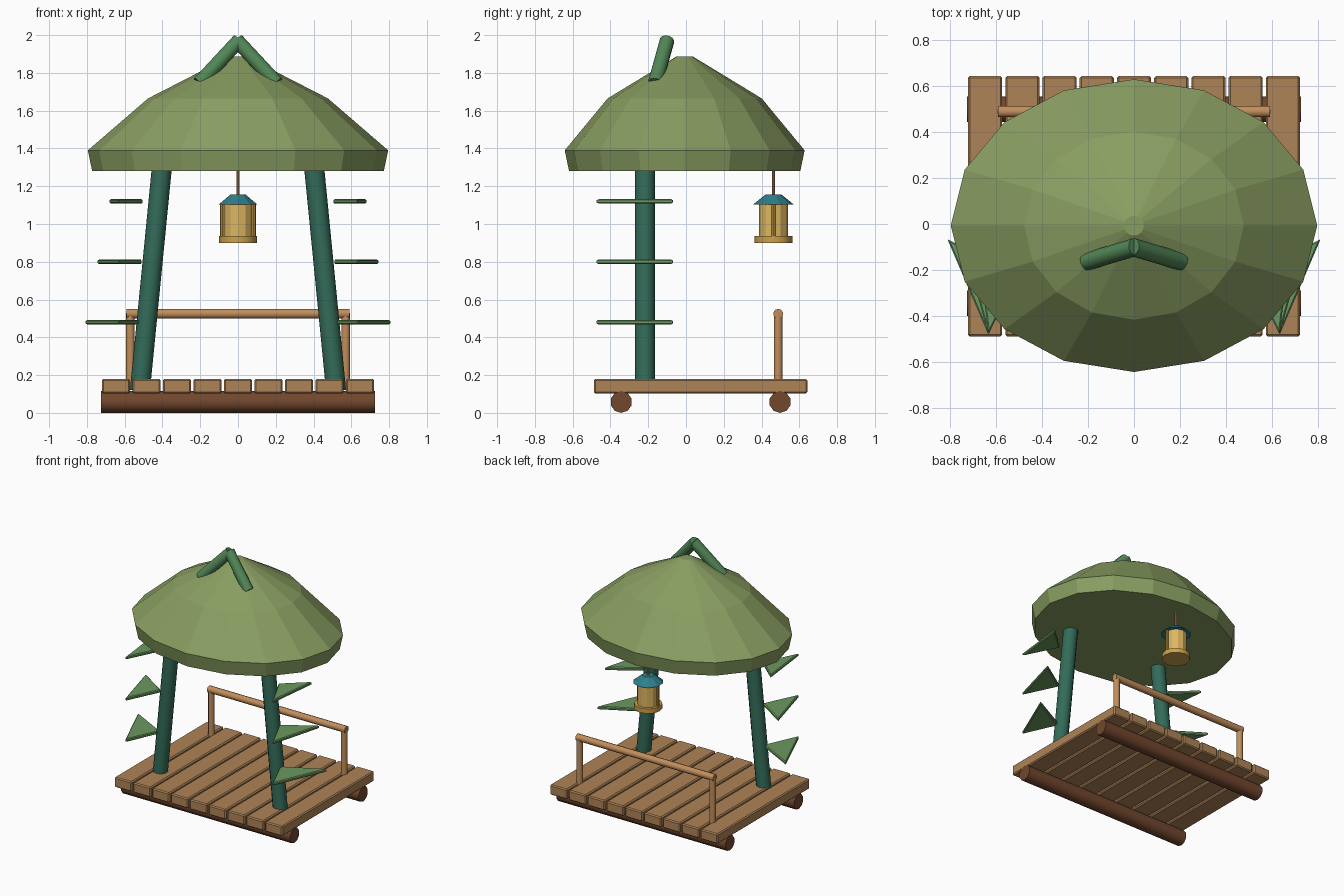
import bpy, bmesh, math
from mathutils import Vector

if "Cube" in bpy.data.objects:
    bpy.data.objects.remove(bpy.data.objects["Cube"])


def material(name, r, g, b):
    m = bpy.data.materials.new(name)
    m.diffuse_color = (r, g, b, 1)
    m.use_nodes = True
    m.node_tree.nodes["Principled BSDF"].inputs["Base Color"].default_value = m.diffuse_color
    return m


LOG = material("dark wood", .17, .063, .027)
PLANK = material("plank wood", .43, .23, .095)
RAIL = material("rail wood", .54, .27, .107)
POST = material("deep green", .033, .147, .10)
STALK = material("stalk green", .084, .24, .095)
LEAF = material("leaf green", .147, .318, .119)
ROOF = material("roof green", .25, .34, .12)
GOLD = material("gold", .60, .36, .07)
GLASS = material("lamp glow", .72, .47, .12)
TEAL = material("teal", .027, .21, .26)


def finish(bm, name, mat, bevel=0, smooth=False):
    bmesh.ops.recalc_face_normals(bm, faces=bm.faces)
    me = bpy.data.meshes.new(name)
    bm.to_mesh(me)
    bm.free()
    ob = bpy.data.objects.new(name, me)
    bpy.context.collection.objects.link(ob)
    me.materials.append(mat)
    if bevel:
        mod = ob.modifiers.new("bevel", 'BEVEL')
        mod.width, mod.segments = bevel, 1
    if smooth:
        bpy.ops.object.select_all(action='DESELECT')
        ob.select_set(True)
        bpy.context.view_layer.objects.active = ob
        bpy.ops.object.shade_smooth_by_angle(angle=math.radians(40))
    return ob


def rod(name, a, b, r, mat, sides=12, r2=None, smooth=True):
    """Cylinder or cone frustum running from point a to point b."""
    a, b = Vector(a), Vector(b)
    bm = bmesh.new()
    bmesh.ops.create_cone(bm, cap_ends=True, segments=sides, radius1=r,
                          radius2=r if r2 is None else r2, depth=(b - a).length)
    ob = finish(bm, name, mat, smooth=smooth)
    ob.rotation_mode = 'QUATERNION'
    ob.rotation_quaternion = (b - a).to_track_quat('Z', 'Y')
    ob.location = (a + b) / 2
    return ob


# Raft: two logs under nine planks
for name, y in (("front_log", -.343), ("back_log", .498)):
    rod(name, (-.725, y, .058), (.725, y, .058), .058, LOG, 10)
for i in range(9):
    bm = bmesh.new()
    bmesh.ops.create_cube(bm, size=1)
    bmesh.ops.scale(bm, vec=(.148, 1.13, .078), verts=bm.verts)
    bmesh.ops.translate(bm, vec=((i - 4) * .1615, .077, .141), verts=bm.verts)
    finish(bm, f"deck_plank_{i + 1}", PLANK, bevel=.008)

# Back railing crossbar
rod("rail_bar", (-.59, .488, .525), (.59, .488, .525), .026, RAIL, 10)

for side, s in (("left", -1), ("right", 1)):
    rod(f"{side}_rail_post", (s * .57, .488, .12), (s * .57, .488, .53), .023, RAIL, 10)
    # Leaning stem
    rod(f"{side}_stem", (s * .519, -.217, .12), (s * .402, -.217, 1.31), .053, POST, 12)
    # Triangular leaves, longest at the bottom
    for i, (z, tip, inner) in enumerate(((.48, .81, .515), (.80, .745, .508), (1.12, .68, .503))):
        bm = bmesh.new()
        outline = ((inner, -.22), (.632, -.48), (tip, -.065))
        base = bm.faces.new([bm.verts.new((s * x, y, z - .012)) for x, y in outline])
        ext = bmesh.ops.extrude_face_region(bm, geom=[base])
        top = [v for v in ext["geom"] if isinstance(v, bmesh.types.BMVert)]
        bmesh.ops.translate(bm, vec=(0, 0, .024), verts=top)
        finish(bm, f"{side}_leaf_{i + 1}", LEAF, bevel=.006)
    # Crossed stalks on the roof
    rod(f"{side}_roof_stalk", (s * .205, -.163, 1.745), (s * -.006, -.1, 1.972), .039, STALK, 12)

# Roof canopy: sixteen-sided oval rings (z, x radius, y radius)
bm = bmesh.new()
rings = []
for z, rx, ry in ((1.28, .772, .612), (1.39, .795, .635), (1.665, .476, .408), (1.887, .043, .043)):
    rings.append([bm.verts.new((rx * math.cos(k * math.tau / 16),
                                ry * math.sin(k * math.tau / 16) - .007, z)) for k in range(16)])
for low, high in zip(rings, rings[1:]):
    for k in range(16):
        n = (k + 1) % 16
        bm.faces.new((low[k], low[n], high[n], high[k]))
bm.faces.new(rings[0])
bm.faces.new(rings[-1])
finish(bm, "roof_canopy", ROOF)

# Hanging lantern
LY = .463
rod("lantern_base", (0, LY, .90), (0, LY, .936), .1, GOLD, 12)
rod("lantern_glass", (0, LY, .93), (0, LY, 1.11), .077, GLASS, 12, smooth=False)
rod("lantern_cap", (0, LY, 1.103), (0, LY, 1.156), .108, TEAL, 10, .042, smooth=False)
rod("lantern_hanger", (0, LY, 1.15), (0, LY, 1.30), .009, RAIL, 8)
for side, s in (("left", -1), ("right", 1)):
    rod(f"lantern_{side}_bar", (s * .083, LY, .93), (s * .083, LY, 1.11), .011, GOLD, 8)
